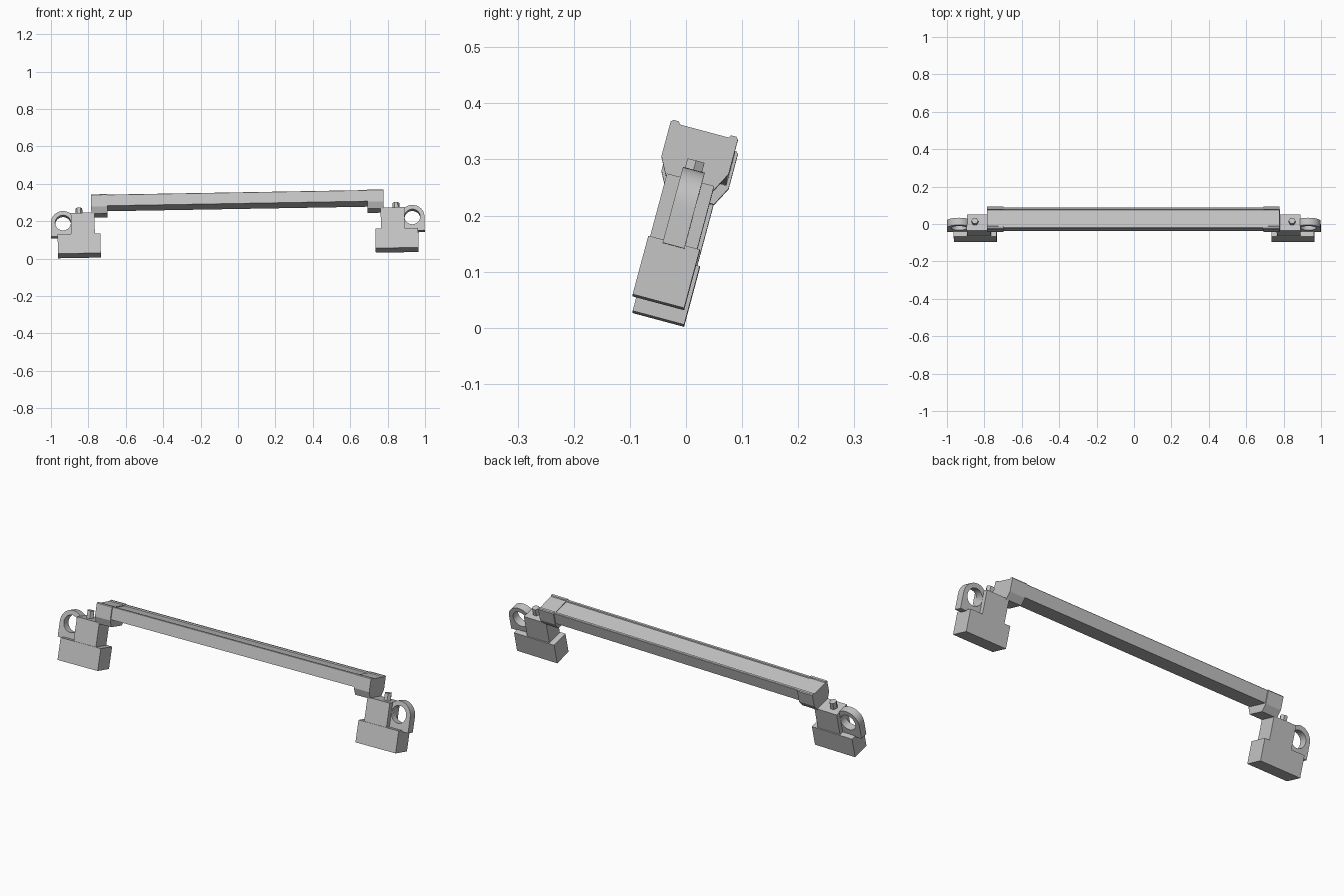
import bpy, bmesh
from math import sin, cos, pi, radians
from mathutils import Matrix

cube = bpy.data.objects.get("Cube")
if cube:
    bpy.data.objects.remove(cube, do_unlink=True)

GREY = bpy.data.materials.new("plain_grey")
GREY.use_nodes = True
GREY.diffuse_color = (0.55, 0.55, 0.55, 1)
GREY.node_tree.nodes["Principled BSDF"].inputs["Base Color"].default_value = GREY.diffuse_color

# The whole assembly leans back and rises slightly toward +x
POSE = (Matrix.Translation((0.002, 0, 0)) @ Matrix.Rotation(radians(-1), 4, 'Y')
        @ Matrix.Rotation(radians(-15), 4, 'X'))
MID = -0.056  # shared depth centre line


def finish(name, bm, smooth=False):
    bmesh.ops.recalc_face_normals(bm, faces=bm.faces)
    bm.transform(POSE)
    mesh = bpy.data.meshes.new(name)
    bm.to_mesh(mesh)
    bm.free()
    mesh.materials.append(GREY)
    obj = bpy.data.objects.new(name, mesh)
    bpy.context.collection.objects.link(obj)
    if smooth:
        bpy.ops.object.select_all(action='DESELECT')
        obj.select_set(True)
        bpy.context.view_layer.objects.active = obj
        bpy.ops.object.shade_smooth_by_angle(angle=radians(30))


def box(name, x0, x1, y0, y1, z0, z1):
    bm = bmesh.new()
    place = (Matrix.Translation(((x0 + x1) / 2, (y0 + y1) / 2, (z0 + z1) / 2))
             @ Matrix.Diagonal((abs(x1 - x0), y1 - y0, z1 - z0, 1)))
    bmesh.ops.create_cube(bm, size=1, matrix=place)
    finish(name, bm)


def bar(name, half, x0, x1):
    """Extrude a front-back symmetric section along x."""
    section = half + [(-y, z) for y, z in reversed(half)]
    bm = bmesh.new()
    face = bm.faces.new([bm.verts.new((x0, MID + y, z)) for y, z in section])
    out = bmesh.ops.extrude_face_region(bm, geom=[face])
    moved = [v for v in out["geom"] if isinstance(v, bmesh.types.BMVert)]
    bmesh.ops.translate(bm, verts=moved, vec=(x1 - x0, 0, 0))
    finish(name, bm)


def eyelet(name, cx, cz, radius, hole, drop, y0, y1, n=32):
    """Plate with a round top, square foot and round hole."""
    bm = bmesh.new()
    rings = []
    for y in (y0, y1):
        outer, inner = [], []
        for i in range(n):
            c, s = cos(2 * pi * i / n), sin(2 * pi * i / n)
            if s >= -1e-6:
                ox, oz = radius * c, radius * s
            else:
                k = max(abs(c), abs(s))
                ox, oz = radius * c / k, drop * s / k
            outer.append(bm.verts.new((cx + ox, y, cz + oz)))
            inner.append(bm.verts.new((cx + hole * c, y, cz + hole * s)))
        rings += [outer, inner]
    fo, fi, bo, bi = rings
    for a, b in ((fo, fi), (fi, bi), (bi, bo), (bo, fo)):
        for i in range(n):
            j = (i + 1) % n
            bm.faces.new((a[i], a[j], b[j], b[i]))
    finish(name, bm, smooth=True)


# Long beam with two raised rails along its top edges
bar("beam", [(0.0, 0.275), (0.057, 0.275), (0.057, 0.335), (0.055, 0.337),
             (0.046, 0.337), (0.044, 0.331), (0.0, 0.331)][1:-1], -0.72, 0.72)

for side, s in (("left", 1), ("right", -1)):
    # End cap with chamfered underside and rail ends
    bar(side + "_end_cap", [(0.044, 0.237), (0.062, 0.271), (0.062, 0.335), (0.058, 0.339),
                            (0.048, 0.339), (0.045, 0.334)], s * 0.695, s * 0.782)
    # Foot
    box(side + "_foot_base", s * 0.735, s * 0.964, -0.103, -0.008, 0.017, 0.125)
    box(side + "_foot_upper", s * 0.765, s * 0.892, -0.1, -0.013, 0.12, 0.242)
    # Ring plate beside the upper block
    eyelet(side + "_eyelet", s * 0.934, 0.195, 0.065, 0.042, 0.076, -0.075, -0.035)
    # Hexagonal pin on top of the upper block
    bm = bmesh.new()
    bmesh.ops.create_cone(bm, cap_ends=True, segments=6, radius1=0.018, radius2=0.018, depth=0.04,
                          matrix=Matrix.Translation((s * 0.848, MID, 0.258)) @ Matrix.Rotation(pi / 2, 4, 'Z'))
    finish(side + "_pin", bm)
